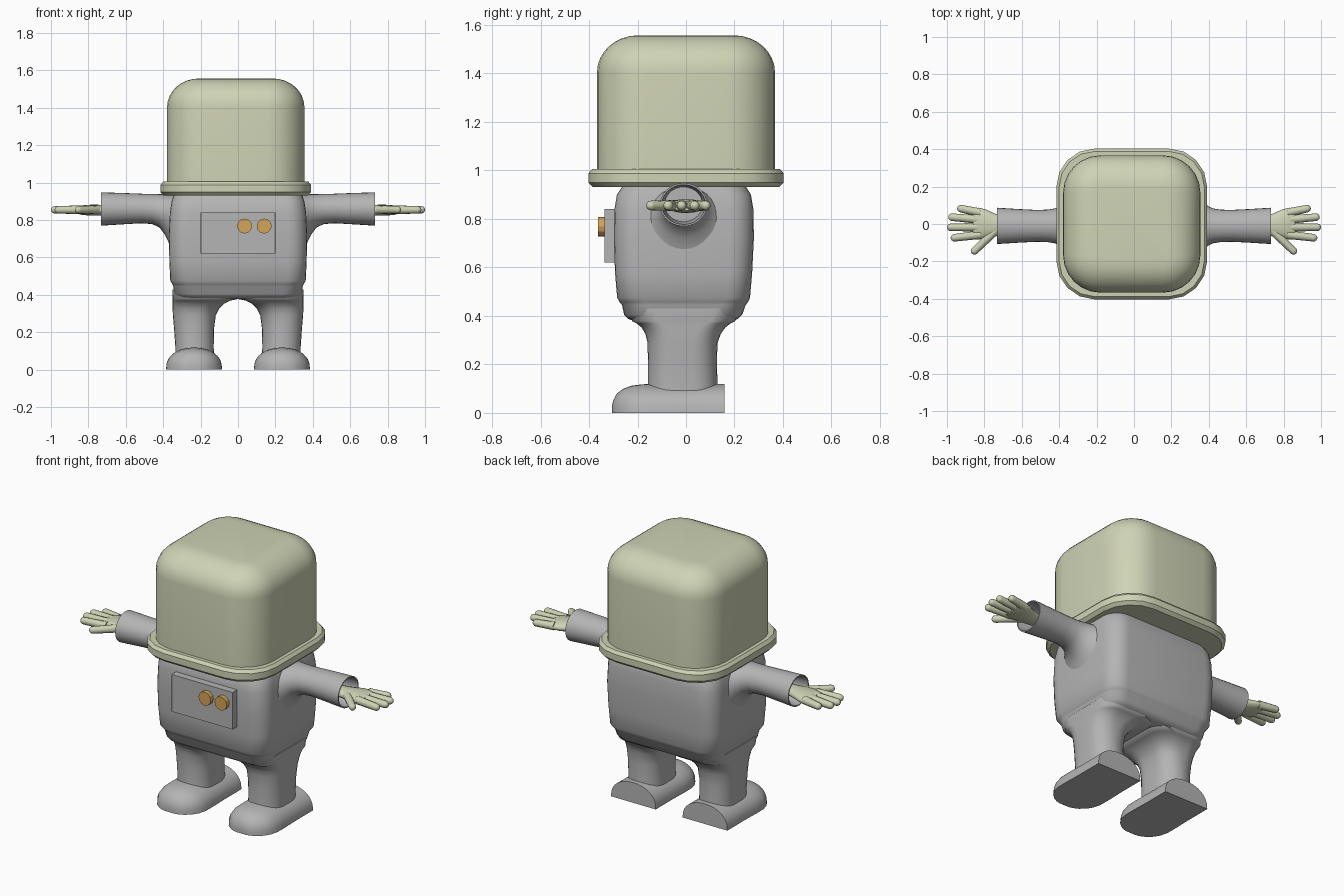
import bpy, bmesh, math
from mathutils import Vector

if "Cube" in bpy.data.objects:
    bpy.data.objects.remove(bpy.data.objects["Cube"])


def material(name, col):
    m = bpy.data.materials.new(name)
    m.diffuse_color = (*col, 1)
    m.use_nodes = True
    m.node_tree.nodes["Principled BSDF"].inputs["Base Color"].default_value = m.diffuse_color
    return m


OLIVE = material("pale olive", (0.62, 0.65, 0.46))
GREY = material("suit grey", (0.46, 0.46, 0.46))
ORANGE = material("knob orange", (0.66, 0.38, 0.10))


def loft(name, tubes, mat, angle=35):
    """Skin one or more lists of rings into a capped mesh object."""
    bm = bmesh.new()
    for rings in tubes:
        vs = [[bm.verts.new(p) for p in r] for r in rings]
        n = len(vs[0])
        for a, b in zip(vs, vs[1:]):
            for i in range(n):
                j = (i + 1) % n
                bm.faces.new((a[i], a[j], b[j], b[i]))
        bm.faces.new(vs[0])
        bm.faces.new(vs[-1])
    bmesh.ops.recalc_face_normals(bm, faces=bm.faces)
    me = bpy.data.meshes.new(name)
    bm.to_mesh(me)
    bm.free()
    me.materials.append(mat)
    ob = bpy.data.objects.new(name, me)
    bpy.context.collection.objects.link(ob)
    bpy.ops.object.select_all(action='DESELECT')
    ob.select_set(True)
    bpy.context.view_layer.objects.active = ob
    bpy.ops.object.shade_smooth_by_angle(angle=math.radians(angle))
    return ob


def rrect(z, x0, x1, y0, y1, r, n=6):
    """Rounded rectangle ring at height z."""
    pts = []
    corners = ((x1 - r, y1 - r), (x0 + r, y1 - r), (x0 + r, y0 + r), (x1 - r, y0 + r))
    for k, (cx, cy) in enumerate(corners):
        for i in range(n + 1):
            a = math.pi / 2 * (k + i / n)
            pts.append((cx + r * math.cos(a), cy + r * math.sin(a), z))
    return pts


def oval(x, cy, cz, ry, rz, n=28):
    """Elliptical ring facing along x."""
    return [(x, cy + ry * math.cos(2 * math.pi * i / n), cz + rz * math.sin(2 * math.pi * i / n))
            for i in range(n)]


def capsule(a, b, ra, rb, n=12):
    """Tapered finger with a rounded tip at b."""
    a, b = Vector(a), Vector(b)
    d = (b - a).normalized()
    u = d.cross(Vector((0, 0, 1))).normalized()
    w = d.cross(u)
    stops = [(a, ra)]
    for t in (0, 25, 50, 70, 85):
        t = math.radians(t)
        stops.append((b - d * rb * (1 - math.sin(t)), rb * math.cos(t)))
    return [[c + u * (r * math.cos(2 * math.pi * i / n)) + w * (r * math.sin(2 * math.pi * i / n))
             for i in range(n)] for c, r in stops]


def flip(rings, s):
    return [[(s * p[0], p[1], p[2]) for p in r] for r in rings]


# Helmet dome with rounded top edge, and its rim
CX = -0.012
dome = []
for i in range(9):
    t = math.pi / 2 * i / 8
    inset = 0.17 * (1 - math.cos(t))
    h = 0.367 - inset
    dome.append(rrect(1.405 + 0.152 * math.sin(t), CX - h, CX + h, -h, h, 0.2 - inset))
dome.insert(0, rrect(0.97, CX - 0.367, CX + 0.367, -0.367, 0.367, 0.2))
loft("helmet_dome", [dome], OLIVE)
rim = [rrect(z, CX - h, CX + h, -h, h, r, 4) for z, h, r in
       ((0.932, 0.385, 0.19), (0.95, 0.403, 0.205), (0.988, 0.403, 0.205), (1.005, 0.388, 0.19))]
loft("helmet_rim", [rim], OLIVE, 30)

# Torso with a belt step at the bottom
torso = [rrect(z, -hx, hx, y0, y1, r) for z, hx, y0, y1, r in (
    (0.378, 0.30, -0.21, 0.19, 0.09), (0.388, 0.325, -0.24, 0.215, 0.10),
    (0.405, 0.34, -0.255, 0.232, 0.10), (0.445, 0.346, -0.264, 0.246, 0.10),
    (0.457, 0.35, -0.274, 0.256, 0.10), (0.475, 0.362, -0.284, 0.264, 0.10),
    (0.58, 0.367, -0.293, 0.273, 0.10), (0.72, 0.37, -0.297, 0.28, 0.10),
    (0.84, 0.364, -0.295, 0.278, 0.10), (0.90, 0.355, -0.285, 0.268, 0.10),
    (0.945, 0.34, -0.255, 0.24, 0.10))]
loft("torso", [torso], GREY, 50)

# Control panel and knobs
loft("control_panel", [[rrect(z, -0.2, 0.2, -0.337, -0.26, 0.001, 1) for z in (0.62, 0.84)]], GREY)
for k, x in enumerate((0.035, 0.14)):
    bpy.ops.mesh.primitive_cylinder_add(vertices=12, radius=0.04, depth=0.04,
                                        location=(x, -0.343, 0.768), rotation=(math.pi / 2, 0, 0))
    knob = bpy.context.object
    knob.name = "knob_%d" % (k + 1)
    knob.data.materials.append(ORANGE)

for s, side in ((-1, "left"), (1, "right")):
    # Leg flaring into the hips
    leg = [rrect(z, x0, x1, y0, y1, 0.1) for z, x0, x1, y0, y1 in (
        (0.03, 0.125, 0.335, -0.165, 0.132), (0.12, 0.13, 0.335, -0.157, 0.13),
        (0.22, 0.128, 0.342, -0.157, 0.127), (0.29, 0.119, 0.348, -0.159, 0.131),
        (0.325, 0.102, 0.35, -0.167, 0.143), (0.352, 0.075, 0.35, -0.183, 0.162),
        (0.37, 0.04, 0.35, -0.205, 0.185), (0.378, 0.0, 0.35, -0.222, 0.203),
        (0.43, -0.02, 0.349, -0.23, 0.21))]
    loft(side + "_leg", [flip(leg, s)], GREY, 60)

    # Foot with rounded toe and flat heel
    foot = []
    for y, hw, h in ((-0.305, 0.03, 0.03), (-0.30, 0.055, 0.052), (-0.285, 0.085, 0.08),
                     (-0.26, 0.114, 0.099), (-0.225, 0.137, 0.112), (-0.18, 0.149, 0.118),
                     (-0.12, 0.15, 0.119), (0.0, 0.147, 0.118), (0.158, 0.147, 0.12)):
        foot.append([(0.235 + hw * math.cos(math.pi * i / 16), y,
                      h * max(0, math.sin(math.pi * i / 16)) ** 0.8) for i in range(17)])
    loft(side + "_foot", [flip(foot, s)], GREY, 40)

    # Arm flaring into the shoulder, hollow at the cuff
    arm = [oval(x, -0.01, cz, ry, rz) for x, cz, ry, rz in (
        (0.33, 0.75, 0.17, 0.185), (0.355, 0.785, 0.15, 0.152), (0.37, 0.808, 0.13, 0.13),
        (0.39, 0.83, 0.11, 0.109), (0.42, 0.85, 0.094, 0.089), (0.46, 0.859, 0.087, 0.08),
        (0.52, 0.862, 0.085, 0.079), (0.62, 0.861, 0.09, 0.084), (0.732, 0.859, 0.097, 0.089),
        (0.732, 0.859, 0.09, 0.082), (0.62, 0.86, 0.078, 0.072))]
    loft(side + "_arm", [flip(arm, s)], GREY, 50)

    # Hand: palm, four fingers and a thumb
    Z = 0.855
    hand = [[oval(x, cy, Z - 0.002, ry, rz, 16) for x, cy, ry, rz in (
        (0.61, -0.01, 0.042, 0.026), (0.70, -0.01, 0.05, 0.028), (0.75, -0.005, 0.063, 0.029),
        (0.79, 0.0, 0.077, 0.029), (0.83, 0.002, 0.085, 0.026), (0.86, 0.003, 0.078, 0.019))]]
    for x0, y0, x1, y1 in ((0.82, 0.06, 0.945, 0.086), (0.83, 0.024, 0.993, 0.038),
                           (0.83, -0.017, 1.0, -0.018), (0.82, -0.057, 0.98, -0.076),
                           (0.74, -0.035, 0.867, -0.158)):
        hand.append(capsule((x0, y0, Z), (x1, y1, Z), 0.023, 0.02))
    loft(side + "_hand", [flip(r, s) for r in hand], OLIVE, 60)
